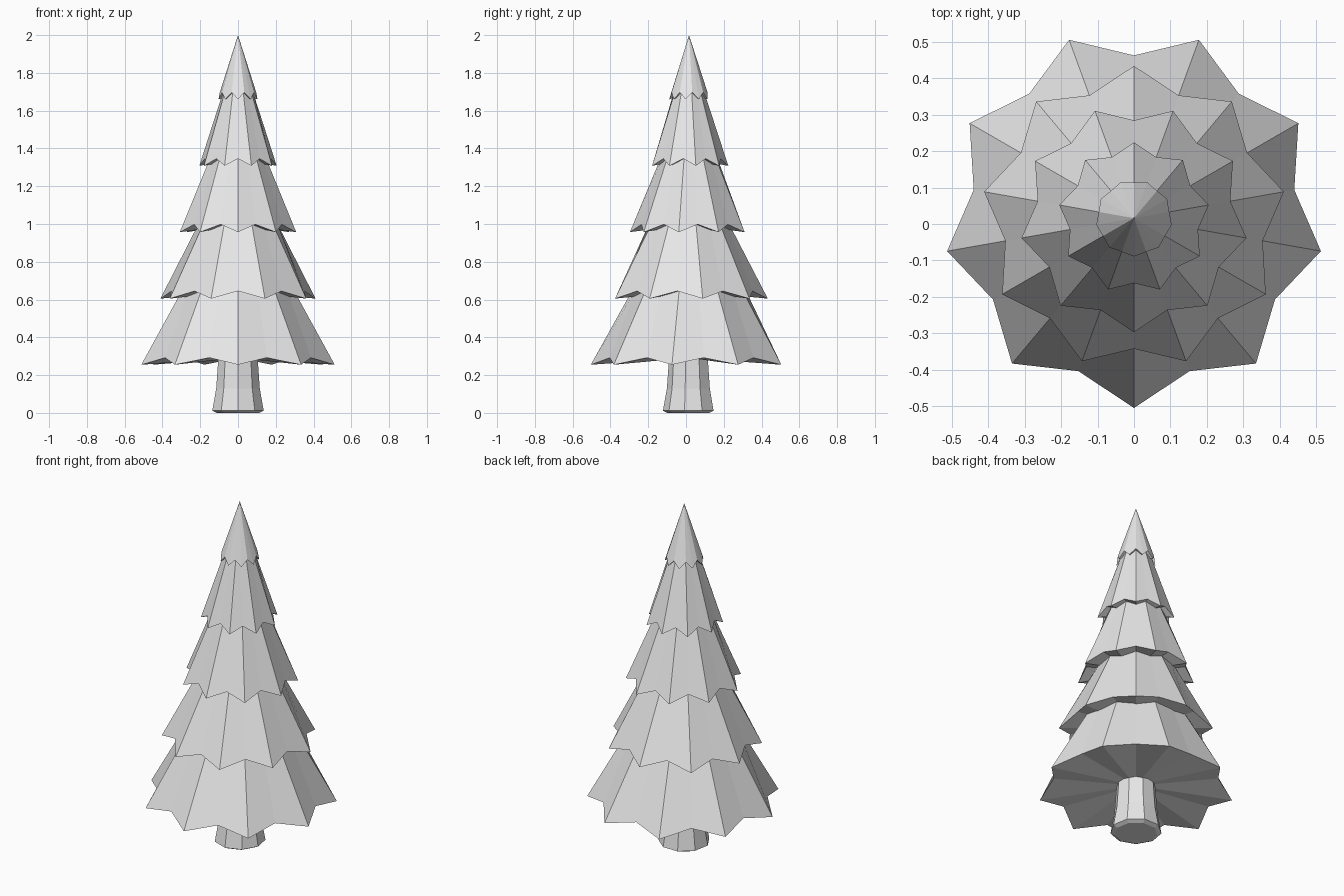
import bpy
import bmesh
from math import cos, sin, radians

cube = bpy.data.objects.get("Cube")
if cube:
    bpy.data.objects.remove(cube)

POINTS = 9        # branch tips per tier
CENTRE_Y = 0.016  # tree axis

grey = bpy.data.materials.new("plain grey")
grey.use_nodes = True
grey.diffuse_color = (0.8, 0.8, 0.8, 1)
grey.node_tree.nodes["Principled BSDF"].inputs["Base Color"].default_value = (0.8, 0.8, 0.8, 1)


def ring(bm, count, start, radius_z):
    """Circle of vertices; radius_z(i) gives the radius and height of each."""
    verts = []
    for i in range(count):
        a = radians(start + 360 * i / count)
        r, z = radius_z(i)
        verts.append(bm.verts.new((r * cos(a), r * sin(a) + CENTRE_Y, z)))
    return verts


def bridge(bm, low, high):
    n = len(low)
    for i in range(n):
        j = (i + 1) % n
        bm.faces.new((low[i], low[j], high[j], high[i]))


def fan(bm, verts, z):
    hub = bm.verts.new((0, CENTRE_Y, z))
    n = len(verts)
    for i in range(n):
        bm.faces.new((verts[i], verts[(i + 1) % n], hub))


def finish(bm, name):
    bmesh.ops.recalc_face_normals(bm, faces=bm.faces)
    mesh = bpy.data.meshes.new(name)
    bm.to_mesh(mesh)
    bm.free()
    mesh.materials.append(grey)
    bpy.context.collection.objects.link(bpy.data.objects.new(name, mesh))


def tier(name, start, tip, notch, top):
    """Star-shaped skirt of branches with a closed underside."""
    bm = bmesh.new()
    rim = ring(bm, POINTS * 2, start, lambda i: notch if i % 2 else tip)
    if top[0] > 0:
        upper = ring(bm, POINTS * 2, start, lambda i: top)
        bridge(bm, rim, upper)
        fan(bm, upper, top[1])
    else:
        fan(bm, rim, top[1])
    fan(bm, rim, notch[1])
    finish(bm, name)


# Trunk: flared column with a small chamfer at the foot
bm = bmesh.new()
profile = [(0.115, 0), (0.138, 0.012), (0.117, 0.13), (0.105, 0.30)]
rings = [ring(bm, POINTS, -90, lambda i, p=p: p) for p in profile]
for low, high in zip(rings, rings[1:]):
    bridge(bm, low, high)
bm.faces.new(rings[0])
bm.faces.new(rings[-1])
finish(bm, "trunk")

# Branch tiers, alternate ones turned by half a point: tip, notch, top (radius, height)
tiers = [
    ((0.520, 0.255), (0.446, 0.292), (0.300, 0.650)),
    ((0.417, 0.605), (0.358, 0.645), (0.210, 1.005)),
    ((0.313, 0.957), (0.268, 0.998), (0.150, 1.350)),
    ((0.208, 1.308), (0.178, 1.346), (0.080, 1.700)),
    ((0.105, 1.660), (0.098, 1.697), (0, 2.0)),
]
for k, (tip, notch, top) in enumerate(tiers):
    tier(f"branch_tier_{k + 1}", 90 if k % 2 else -90, tip, notch, top)
